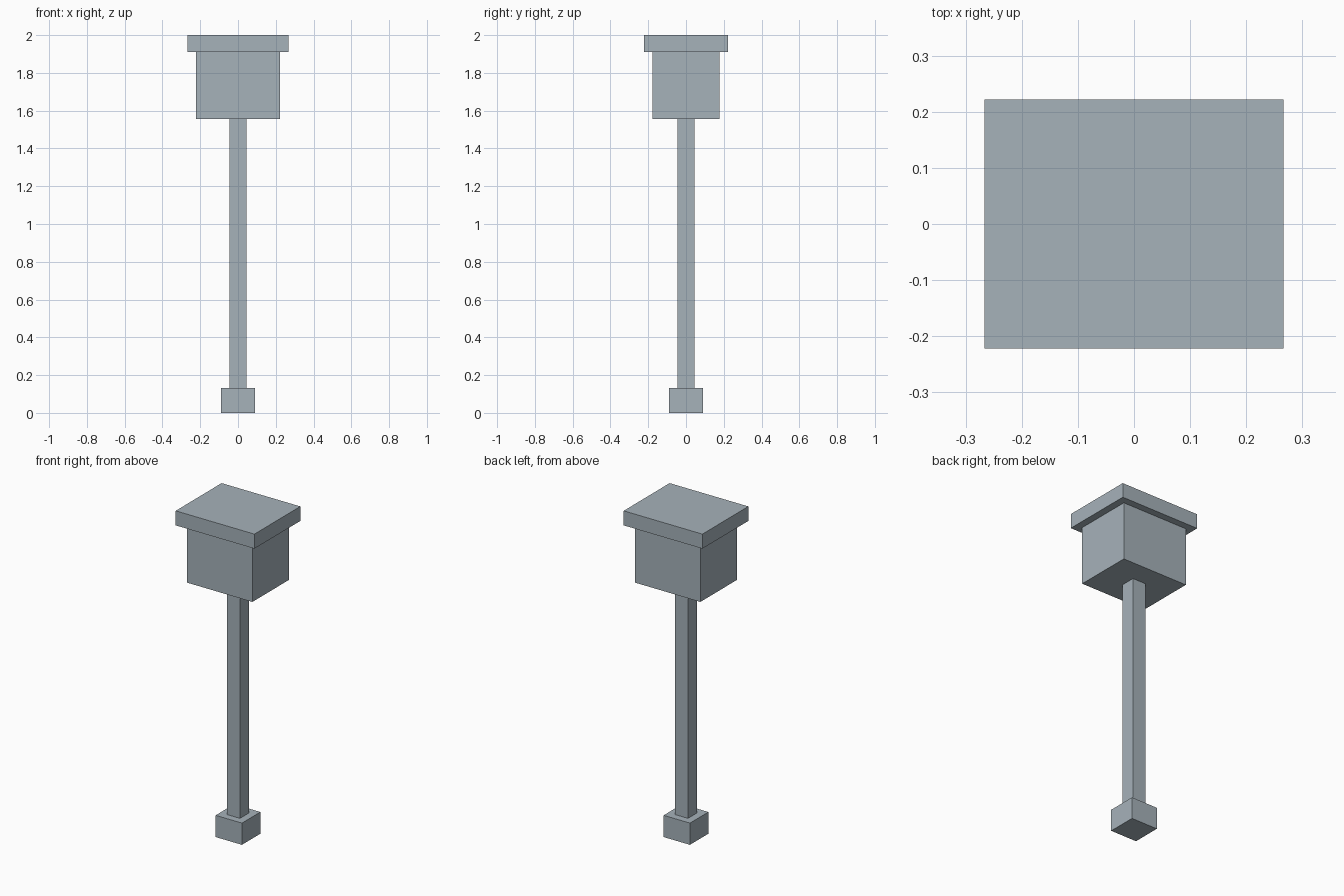
import bpy

if "Cube" in bpy.data.objects:
    bpy.data.objects.remove(bpy.data.objects["Cube"])

# One flat blue-grey for every part
grey = bpy.data.materials.new("blue_grey")
grey.diffuse_color = (0.38, 0.445, 0.49, 1.0)
grey.use_nodes = True
grey.node_tree.nodes["Principled BSDF"].inputs["Base Color"].default_value = grey.diffuse_color


def box(name, width, depth, bottom, top):
    """Add a centred box spanning the given heights."""
    bpy.ops.mesh.primitive_cube_add(size=1, location=(0, 0, (bottom + top) / 2))
    obj = bpy.context.object
    obj.name = name
    obj.scale = (width, depth, top - bottom)
    bpy.ops.object.transform_apply(location=False, rotation=False, scale=True)
    obj.data.materials.append(grey)
    return obj


# Square foot, slender post, box on top and its overhanging lid
box("foot", 0.178, 0.178, 0.0, 0.133)
box("post", 0.089, 0.089, 0.133, 1.556)
box("box_body", 0.444, 0.356, 1.556, 1.911)
box("lid", 0.533, 0.444, 1.911, 2.0)
